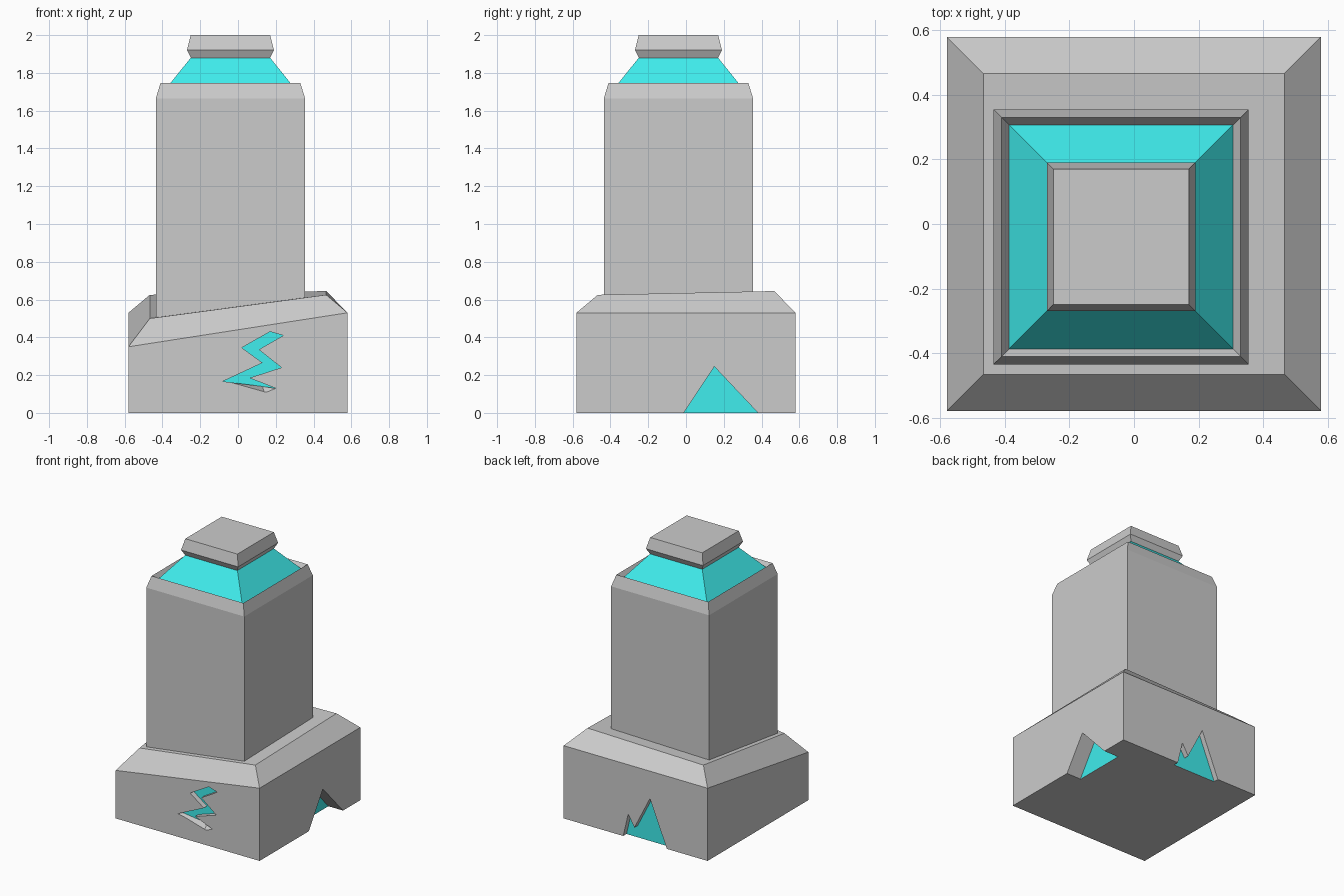
import bpy, bmesh
from mathutils import Vector

if "Cube" in bpy.data.objects:
    bpy.data.objects.remove(bpy.data.objects["Cube"])

cyan = bpy.data.materials.new("cyan_glow")
cyan.diffuse_color = (0.05, 0.85, 0.85, 1)
cyan.use_nodes = True
cyan.node_tree.nodes["Principled BSDF"].inputs["Base Color"].default_value = cyan.diffuse_color


def make(name, rings, mat=None, caps=True):
    """Skin a list of equal-length point rings into a closed solid."""
    bm = bmesh.new()
    loops = [[bm.verts.new(p) for p in ring] for ring in rings]
    n = len(loops[0])
    for a, b in zip(loops, loops[1:]):
        for i in range(n):
            j = (i + 1) % n
            bm.faces.new((a[i], a[j], b[j], b[i]))
    if caps:
        bm.faces.new(loops[0][::-1])
        if len(loops) > 1:
            bm.faces.new(loops[-1])
        bmesh.ops.recalc_face_normals(bm, faces=bm.faces)
    me = bpy.data.meshes.new(name)
    bm.to_mesh(me)
    bm.free()
    ob = bpy.data.objects.new(name, me)
    bpy.context.collection.objects.link(ob)
    if mat:
        me.materials.append(mat)
    return ob


def square(half, z, c=-0.04):
    """Square ring; z is one height or four (FL, FR, BR, BL)."""
    zs = z if isinstance(z, tuple) else (z,) * 4
    signs = ((-1, -1), (1, -1), (1, 1), (-1, 1))
    return [(c + half * sx, c + half * sy, h) for (sx, sy), h in zip(signs, zs)]


# Plinth with a chamfered top and a sunken front-left corner
base = make("base", [
    square(0.58, 0, 0),
    square(0.58, (0.35, 0.53, 0.53, 0.53), 0),
    square(0.467, (0.50, 0.625, 0.645, 0.625), 0)])

# Pillar with bevelled rim and shallow sunken top
make("pillar", [square(0.395, 0.45), square(0.395, 1.665),
                square(0.37, 1.747), square(0.347, 1.71)])

# Glowing collar and cap
make("glow_collar", [square(0.347, 1.71), square(0.21, 1.88)], cyan)
make("cap", [square(0.21, 1.88), square(0.23, 1.92), square(0.21, 2.0)])


def recess(name, outline, place, depth, floor=None):
    """Cut an outline into the base and line its floor with glow."""
    floor = floor or outline
    # open-bottomed outlines are pushed below the ground so they cut cleanly
    low = lambda pts: [(u, z if z > 0 else -0.02) for u, z in pts]
    cutter = make(name + "_cutter", [
        [place(u, z, -0.01) for u, z in low(outline)],
        [place(u, z, depth) for u, z in low(floor)]])
    cutter.hide_render = True
    cutter.hide_viewport = True
    mod = base.modifiers.new(name, "BOOLEAN")
    mod.operation, mod.solver, mod.object = "DIFFERENCE", "EXACT", cutter
    glow = make(name + "_glow", [[place(u, z, depth - 0.002) for u, z in floor]],
                cyan, caps=False)
    bm = bmesh.new()
    bm.from_mesh(glow.data)
    f = bm.faces.new(list(bm.verts))
    f.normal_update()
    outward = Vector(place(0, 0, 0)) - Vector(place(0, 0, 1))
    if f.normal.dot(outward) < 0:
        f.normal_flip()
    bm.to_mesh(glow.data)
    bm.free()


# Zigzag crack on the front; its lowest wall slopes inwards
zig = [(0.17, 0.43), (0.02, 0.345), (0.13, 0.265), (-0.08, 0.167), (0.14, 0.105),
       (0.20, 0.13), (0.06, 0.185), (0.23, 0.24), (0.11, 0.335), (0.24, 0.41)]
zig_floor = zig[:4] + [(0.13, 0.14)] + zig[5:]
recess("front_crack", zig, lambda u, z, d: (u, -0.58 + d, z), 0.04, zig_floor)

# Triangular notch on the right
recess("right_notch", [(-0.025, 0), (0.40, 0), (0.15, 0.245)],
       lambda u, z, d: (0.58 - d, u, z), 0.12)

# Two-peaked notch on the back
recess("back_notch", [(0.105, 0), (0.06, 0.17), (0.01, 0.085), (-0.115, 0.33), (-0.26, 0)],
       lambda u, z, d: (u, 0.58 - d, z), 0.04)
